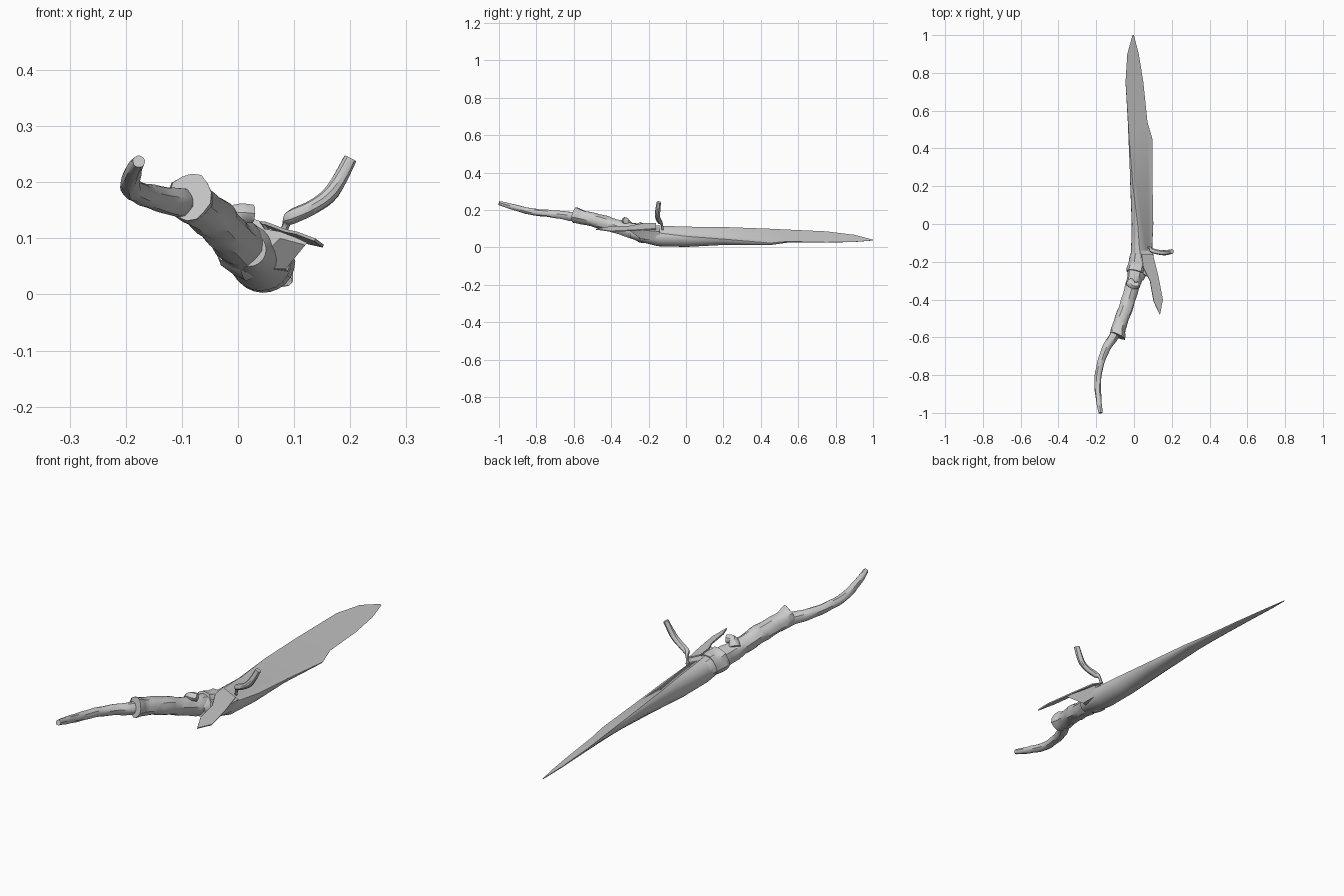
import bpy, bmesh, math
from mathutils import Vector

cube = bpy.data.objects.get("Cube")
if cube:
    bpy.data.objects.remove(cube, do_unlink=True)

wood = bpy.data.materials.new("pale_grey_wood")
wood.use_nodes = True
wood.diffuse_color = (0.6, 0.6, 0.6, 1)
wood.node_tree.nodes["Principled BSDF"].inputs["Base Color"].default_value = (0.6, 0.6, 0.6, 1)


def finish(name, bm, angle=35):
    bmesh.ops.recalc_face_normals(bm, faces=bm.faces)
    mesh = bpy.data.meshes.new(name)
    bm.to_mesh(mesh)
    bm.free()
    mesh.materials.append(wood)
    obj = bpy.data.objects.new(name, mesh)
    bpy.context.collection.objects.link(obj)
    bpy.ops.object.select_all(action="DESELECT")
    obj.select_set(True)
    bpy.context.view_layer.objects.active = obj
    bpy.ops.object.shade_smooth_by_angle(angle=math.radians(angle))


def loft(rings):
    """Skin a list of point rings and cap both ends."""
    bm = bmesh.new()
    loops = [[bm.verts.new(p) for p in ring] for ring in rings]
    n = len(loops[0])
    for a, b in zip(loops, loops[1:]):
        for i in range(n):
            j = (i + 1) % n
            bm.faces.new((a[i], a[j], b[j], b[i]))
    bm.faces.new(loops[0])
    bm.faces.new(loops[-1])
    return bm


def refine(rows, steps):
    """Catmull-Rom resampling of station rows."""
    rows = [Vector(r) for r in rows]
    out = []
    for i in range(len(rows) - 1):
        p0, p1, p2 = rows[max(i - 1, 0)], rows[i], rows[i + 1]
        p3 = rows[min(i + 2, len(rows) - 1)]
        for s in range(steps):
            t = s / steps
            out.append(0.5 * (2 * p1 + (p2 - p0) * t + (2 * p0 - 5 * p1 + 4 * p2 - p3) * t**2
                              + (3 * p1 - p0 - 3 * p2 + p3) * t**3))
    return out + [rows[-1]]


def tube(name, rows, sides=14, rough=0.05, tilt=None):
    """Round limb along rows of x, y, z, radius; tilt slants the first cut."""
    rows = refine(rows, 4)
    rings = []
    for k, row in enumerate(rows):
        c = Vector(row[:3])
        tan = (Vector(rows[min(k + 1, len(rows) - 1)][:3]) - Vector(rows[max(k - 1, 0)][:3])).normalized()
        if k == 0 and tilt:
            tan = Vector(tilt).normalized()
        side = tan.cross(Vector((0.3, 0.1, 1))).normalized()
        up = side.cross(tan)
        ring = []
        for i in range(sides):
            a = math.tau * i / sides
            d = side * math.cos(a) + up * math.sin(a)
            knobs = math.sin(2 * a + 50 * c.y) * math.cos(3 * a - 30 * c.y)
            ring.append(c + d * row[3] * (1 + rough * knobs))
        rings.append(ring)
    finish(name, loft(rings))


# Split trunk: lofted tilted ovals, sliced by one flat plane
stations = [(-0.3, 0.02, 0.08, 0.03, 0.03), (-0.25, 0.025, 0.078, 0.05, 0.045),
            (-0.15, 0.04, 0.062, 0.056, 0.055), (0, 0.045, 0.06, 0.057, 0.057),
            (0.2, 0.04, 0.067, 0.063, 0.05), (0.45, 0.035, 0.06, 0.073, 0.032),
            (0.54, 0.02, 0.064, 0.06, 0.026), (0.75, 0.003, 0.058, 0.056, 0.014),
            (0.9, -0.005, 0.049, 0.036, 0.007), (1, -0.004, 0.04, 0.004, 0.003)]
u, v = Vector((0.85, 0, -0.53)), Vector((0.53, 0, 0.85))
rings = []
for y, x, z, a, b in stations:
    rings.append([Vector((x, y, z)) + u * a * math.cos(math.tau * i / 24) + v * b * math.sin(math.tau * i / 24)
                  for i in range(24)])
bm = loft(rings)
cut = bmesh.ops.bisect_plane(bm, geom=bm.verts[:] + bm.edges[:] + bm.faces[:],
                             plane_co=(0, 0, 0.123), plane_no=(0.62, 0.086, 1), clear_outer=True)
edges = [e for e in cut["geom_cut"] if isinstance(e, bmesh.types.BMEdge)]
bmesh.ops.holes_fill(bm, edges=edges, sides=0)
finish("split_trunk", bm, 30)

# Thin split sheet pointing forward from the trunk
outline = [(0.04, -0.16), (0.05, -0.23), (0.085, -0.3), (0.105, -0.41), (0.138, -0.48),
           (0.153, -0.4), (0.13, -0.28), (0.1, -0.16)]
bm = bmesh.new()
top = [bm.verts.new((x, y, 0.142 - 0.48 * x - 0.05 * y)) for x, y in outline]
low = [bm.verts.new(p.co - Vector((0.002, 0, 0.005))) for p in top]
bm.faces.new(top)
bm.faces.new(low)
for i in range(len(top)):
    j = (i + 1) % len(top)
    bm.faces.new((top[i], top[j], low[j], low[i]))
finish("front_splinter", bm)

# Wedge of wood under the sheet
bm = loft([[(0.03, -0.14, 0.115), (0.1, -0.14, 0.085), (0.09, -0.14, 0.04), (0.03, -0.14, 0.02)],
           [(0.03, -0.25, 0.12), (0.11, -0.24, 0.093), (0.085, -0.24, 0.045), (0.02, -0.26, 0.045)],
           [(0.075, -0.28, 0.112), (0.125, -0.3, 0.093), (0.12, -0.3, 0.088), (0.075, -0.28, 0.1)]])
finish("splinter_wedge", bm, 20)

# Thick limb, ending in a slanted cut where the thin limb leaves it
tube("thick_limb", [(-0.087, -0.592, 0.172, 0.043), (-0.078, -0.54, 0.16, 0.037),
                    (-0.045, -0.45, 0.137, 0.038), (-0.018, -0.36, 0.108, 0.037),
                    (0.005, -0.28, 0.088, 0.042), (0.02, -0.2, 0.075, 0.046),
                    (0.035, -0.1, 0.065, 0.035)], tilt=(0.5, 1, -0.25), rough=0.08)
tube("thin_limb", [(-0.177, -1, 0.237, 0.011), (-0.187, -0.93, 0.218, 0.015),
                   (-0.192, -0.83, 0.193, 0.018), (-0.177, -0.74, 0.182, 0.019),
                   (-0.148, -0.66, 0.172, 0.022), (-0.105, -0.59, 0.163, 0.026),
                   (-0.08, -0.53, 0.155, 0.026)], rough=0.08)

# Broken stub and bark collar near the fork
tube("broken_stub", [(0.026, -0.32, 0.144, 0.017), (0.0, -0.325, 0.143, 0.019),
                     (-0.02, -0.31, 0.12, 0.026)], sides=10, rough=0.1)
tube("bark_collar", [(0.01, -0.26, 0.09, 0.048), (0.016, -0.235, 0.082, 0.052),
                     (0.025, -0.19, 0.073, 0.05)], rough=0.1)

# Curved side twig with a narrow foot
tube("side_twig", [(0.078, -0.125, 0.095, 0.006), (0.086, -0.13, 0.125, 0.007),
                   (0.096, -0.14, 0.138, 0.013), (0.135, -0.15, 0.157, 0.013),
                   (0.168, -0.152, 0.184, 0.014), (0.2, -0.145, 0.242, 0.012)], sides=10)
